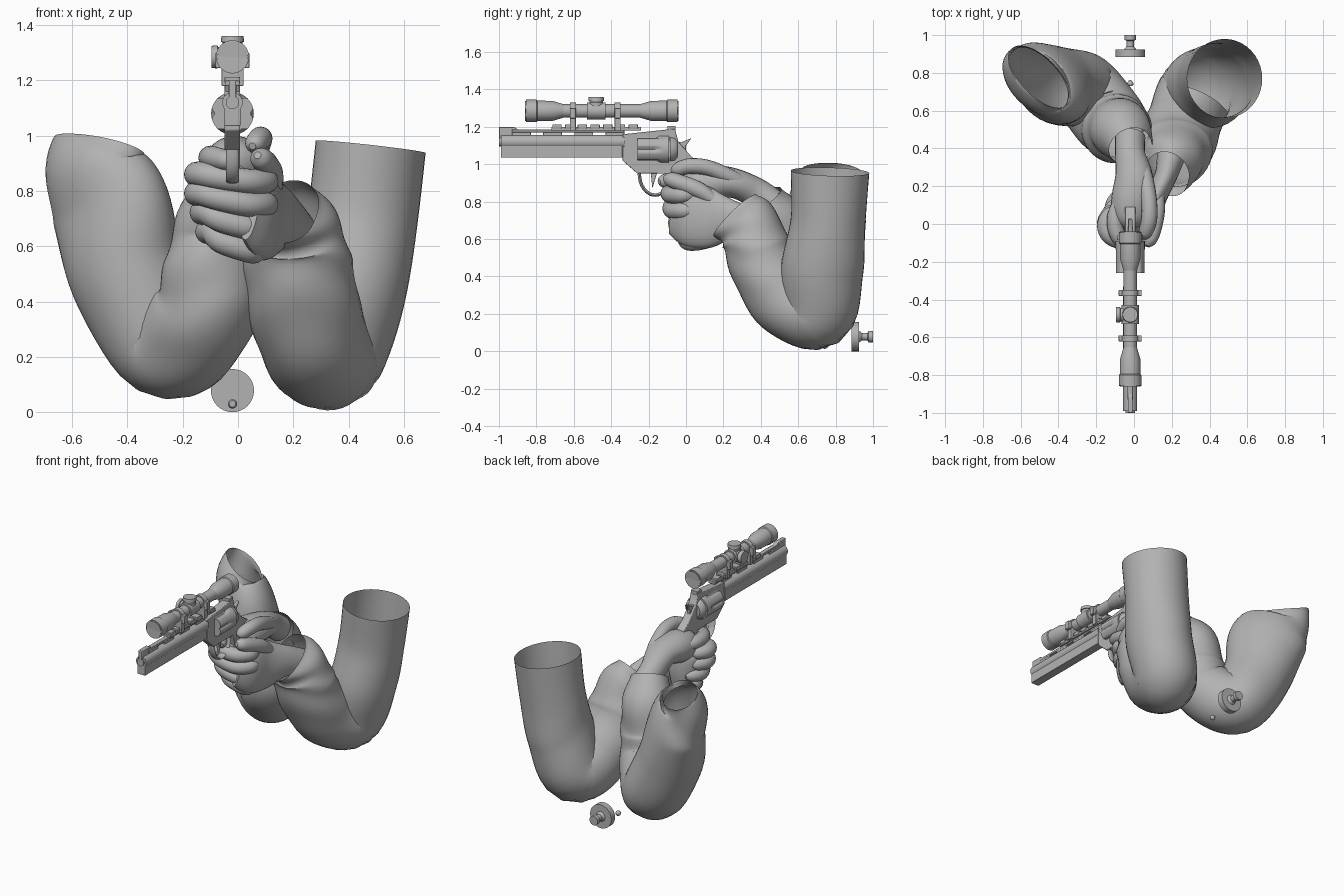
import bpy, bmesh, math
from mathutils import Vector

cube = bpy.data.objects.get("Cube")
if cube:
    bpy.data.objects.remove(cube, do_unlink=True)

shade = 0.45
grey = (shade, shade, shade, 1)
material = bpy.data.materials.new("plain_grey")
material.use_nodes = True
material.diffuse_color = grey
material.node_tree.nodes["Principled BSDF"].inputs["Base Color"].default_value = grey

MIDDLE = -.02        # x of the weapon's centre plane
BORE, DRUM, SIGHT = 1.12, 1.08, 1.285     # heights of the three round axes
RIGHTWARD, FORWARD, UPWARD = Vector((1, 0, 0)), Vector((0, 1, 0)), Vector((0, 0, 1))
DIAGONAL = RIGHTWARD + FORWARD
parts = []


def finish(name, bm, bevel=0):
    bmesh.ops.recalc_face_normals(bm, faces=bm.faces)
    mesh = bpy.data.meshes.new(name)
    bm.to_mesh(mesh)
    bm.free()
    mesh.materials.append(material)
    part = bpy.data.objects.new(name, mesh)
    bpy.context.collection.objects.link(part)
    if bevel:
        modifier = part.modifiers.new("bevel", "BEVEL")
        modifier.width, modifier.segments = bevel, 2
    parts.append(part)


def spline(before, start, end, after, t):
    """Smooth curve from start to end, guided by both neighbours."""
    leave, arrive = (end - before) / 2, (after - start) / 2
    ease = t * t * (3 - 2 * t)
    return (start.lerp(end, ease) + leave * t * (1 - t) ** 2 - arrive * t * t * (1 - t))


def loft(name, stations, across=RIGHTWARD, sides=24, steps=6, caps=True, shape=None):
    """Sweep ellipses through stations: x, y, z, radius, and a second radius if it differs."""
    points = [Vector(s if len(s) == 5 else (*s, s[-1])) for s in stations]
    padded = [points[0]] + points + [points[-1]]
    rows = [spline(*padded[i:i + 4], step / steps)
            for i in range(len(points) - 1) for step in range(steps)] + [points[-1]]
    last = len(rows) - 1
    bm, rings = bmesh.new(), []
    for i, row in enumerate(rows):
        along = (rows[min(last, i + 1)] - rows[max(0, i - 1)]).to_3d().normalized()
        u = (across - along * across.dot(along)).normalized()
        v = along.cross(u)
        ring = []
        for k in range(sides):
            angle = math.tau * k / sides
            scale = shape(angle, i / last) if shape else 1
            offset = u * row[3] * math.cos(angle) + v * row[4] * math.sin(angle)
            ring.append(bm.verts.new(row.to_3d() + offset * scale))
        rings.append(ring)
    for lower, upper in zip(rings, rings[1:]):
        for k in range(sides):
            bm.faces.new((lower[k - 1], lower[k], upper[k], upper[k - 1]))
    if caps:
        bm.faces.new(rings[0])
        bm.faces.new(rings[-1])
    finish(name, bm)


def turned(name, height, *profile):
    """Round part along y from (y, radius) pairs."""
    loft(name, [(MIDDLE, y, height, radius) for y, radius in profile], sides=32, steps=1)


def rod(name, height, start, end, radius):
    turned(name, height, (start, radius), (end, radius))


def finger(name, path, radius, across=UPWARD):
    """Tapered digit with a rounded tip."""
    path = [Vector(p) for p in path]
    tip = path[-1] + (path[-1] - path[-2]).normalized() * radius * .7
    sizes = [.7] + [1] * (len(path) - 2) + [.85, .3]
    loft(name, [(*p, radius * size) for p, size in zip(path + [tip], sizes)], across, sides=16)


def plate(name, outline, width, x=MIDDLE, bevel=.004):
    """Side outline of (y, z) pairs given a width in x."""
    bm = bmesh.new()
    face = bm.faces.new([bm.verts.new((x - width / 2, y, z)) for y, z in outline])
    pushed = bmesh.ops.extrude_face_region(bm, geom=[face])["geom"]
    bmesh.ops.translate(bm, vec=RIGHTWARD * width,
                        verts=[g for g in pushed if isinstance(g, bmesh.types.BMVert)])
    finish(name, bm, bevel)


def block(name, back, front, low, high, width, x=MIDDLE):
    plate(name, [(back, low), (front, low), (front, high), (back, high)], width, x, bevel=.003)


# --- sleeves, open at the shoulder and cuff, creased towards the cuff ---
def folds(angle, t):
    return 1 + t * t * math.sin(42 * t + 2 * math.sin(angle) + math.cos(2 * angle)) / 20


loft("left_sleeve", [
    (.48, .77, .96, .2, .21), (.45, .76, .7, .2), (.41, .73, .45, .2, .22),
    (.33, .7, .21, .2), (.26, .52, .3, .2), (.22, .4, .5, .2, .18),
    (.21, .35, .64, .17), (.18, .27, .73, .12, .16)],
    sides=40, steps=8, caps=False, shape=folds)
loft("right_sleeve", [
    (-.5, .78, .96, .11, .21), (-.52, .76, .88, .14, .21), (-.46, .75, .74, .17, .25),
    (-.4, .73, .5, .2, .22), (-.26, .7, .25, .2), (-.13, .55, .34, .19),
    (-.09, .5, .5, .18), (-.07, .5, .66, .16), (-.02, .41, .81, .12)],
    across=DIAGONAL, sides=40, steps=8, caps=False, shape=folds)

# --- left hand wrapped round the front of the grip ---
loft("left_palm", [
    (.2, .38, .66, .08), (.17, .26, .7, .1, .06), (.11, .13, .71, .16, .06),
    (.08, .02, .73, .17, .06), (.04, -.06, .75, .13, .04)], across=UPWARD)
for i, label in enumerate(("index", "middle", "ring", "little")):
    z, rise = .835 - i / 12, .025 + i / 70
    y, short = i * i / 100, max(0, i - 1) / 50
    finger("left_%s_finger" % label, [
        (.1 - short, y + .04, z), (.1 - short, y - .02, z), (.04, y - .08, z),
        (-.06, y - .09, z + rise / 2), (short - .13, y - .06, z + rise),
        (short - .15, y, z + rise), (short - .12, y + .06, z + rise)], .045)
finger("left_thumb", [(.13, .16, .8), (.12, .07, .86), (.1, -.03, .9), (.08, -.09, .92)], .044)

# --- right hand on the grip ---
loft("right_palm", [
    (-.02, .46, .79, .08), (-.02, .37, .85, .08), (0, .25, .9, .1, .08),
    (-.01, .13, .9, .11, .1), (-.02, .04, .88, .1), (-.02, 0, .86, .05)])
finger("right_thumb", [(.04, .33, .89), (.06, .24, .93), (.08, .12, .98), (.08, .02, .99),
                       (.06, -.05, .97)], .042, across=RIGHTWARD)
finger("right_index_finger", [(-.08, .12, .92), (-.1, .04, .92), (-.09, -.05, .92),
                              (-.04, -.12, .91)], .042)
loft("right_curled_fingers", [(-.04, .05, .92, .05), (-.04, .04, .84, .1),
                              (-.03, .05, .72, .1), (-.03, .07, .62, .07)])

# --- revolver frame, grip and small controls ---
plate("frame", [(-.34, 1.16), (-.06, 1.19), (-.04, BORE), (.03, 1.04), (.09, 1), (.09, .7),
                (0, .7), (-.06, .95), (-.26, .95), (-.34, 1.02)], .056)
turns = [math.pi * k / 8 for k in range(9)]
loft("trigger_guard", [(MIDDLE, -.165 - .085 * math.cos(a), .95 - .115 * math.sin(a), .024, .009)
                       for a in turns], sides=12, steps=2)
plate("trigger", [(-.19, .97), (-.15, .97), (-.18, .87)], .02)
plate("hammer", [(-.05, 1.06), (0, 1.04), (0, 1.1), (.03, 1.14), (-.02, BORE), (-.05, BORE)], .024)
block("rear_sight", -.1, -.055, 1.18, 1.205, .05)


def flutes(angle, t):
    return 1 - (max(0, math.cos(6 * angle)) ** 2 / 6 if t < .7 else 0)


loft("drum", [(MIDDLE, -.26, DRUM, .077), (MIDDLE, -.09, DRUM, .077)],
     sides=72, steps=10, shape=flutes)
turned("recoil_shield", DRUM, (-.085, .07), (-.06, .066), (-.045, .05))
rod("ejector_rod", DRUM, -.38, -.26, .016)

# --- barrel with ventilated rib ---
rod("barrel", BORE, -.99, -.33, .037)
rod("muzzle_crown", BORE, -1, -.98, .024)
block("under_lug", -.99, -.34, 1.035, BORE, .058)
block("rib_top", -.93, -.33, 1.17, 1.186, .03)
for i in range(4):
    y = -.93 + i / 6
    block("rib_post_%d" % (i + 1), y, y + .1, 1.14, 1.175, .028)
plate("front_sight", [(-1, 1.13), (-1, 1.2), (-.92, 1.2), (-.89, 1.18), (-.89, 1.13)], .026)

# --- sight rail ---
block("rail", -.72, -.24, 1.18, 1.2, .05)
for i in range(7):
    y = -.715 + i * .068
    block("rail_tooth_%d" % (i + 1), y, y + .05, 1.19, 1.213, .056)


# --- scope: tube, two matching flared ends, collar, rings and turrets ---
def flare(name, start, way):
    turned(name, SIGHT, *[(start + way * out, radius) for out, radius in (
        (0, .036), (.06, .054), (.14, .055), (.145, .06), (.2, .06), (.205, .054), (.18, .05))])


def turret(name, way, across):
    centre = Vector((MIDDLE, -.48, SIGHT))
    loft(name, [(*(centre + way * out), radius) for out, radius in (
        (.02, .04), (.045, .04), (.047, .036), (.052, .036), (.054, .042), (.075, .04))],
        across, steps=1)


rod("scope_tube", SIGHT, -.67, -.23, .036)
flare("scope_front_end", -.655, -1)
flare("scope_eyepiece", -.245, 1)
rod("scope_collar", SIGHT, -.53, -.43, .046)
turret("top_turret", UPWARD, RIGHTWARD)
turret("side_turret", -RIGHTWARD, UPWARD)
for label, y in (("front", -.605), ("rear", -.365)):
    back, front = y - .016, y + .016
    rod(label + "_scope_ring", SIGHT, back, front, .045)
    block(label + "_ring_base", back, front, 1.18, 1.255, .08)
    for side in (-1, 1):
        block(label + "_ring_clamp", back, front, 1.245, 1.3, .022, MIDDLE + side / 20)

# --- loose speed loader and round behind ---
LOADER = .078
rod("loader_disc", LOADER, .885, .925, LOADER)
turned("loader_stem", LOADER, (.92, .036), (.94, .02), (.97, .02), (.975, .03), (1, .03))
finger("loose_round", [(MIDDLE, .73, .03), (MIDDLE, .74, .03), (MIDDLE, .75, .03)], .017)

# --- smooth shading with crisp edges ---
bpy.ops.object.select_all(action="DESELECT")
for part in parts:
    part.select_set(True)
bpy.context.view_layer.objects.active = parts[0]
bpy.ops.object.shade_smooth_by_angle(angle=math.radians(38))
